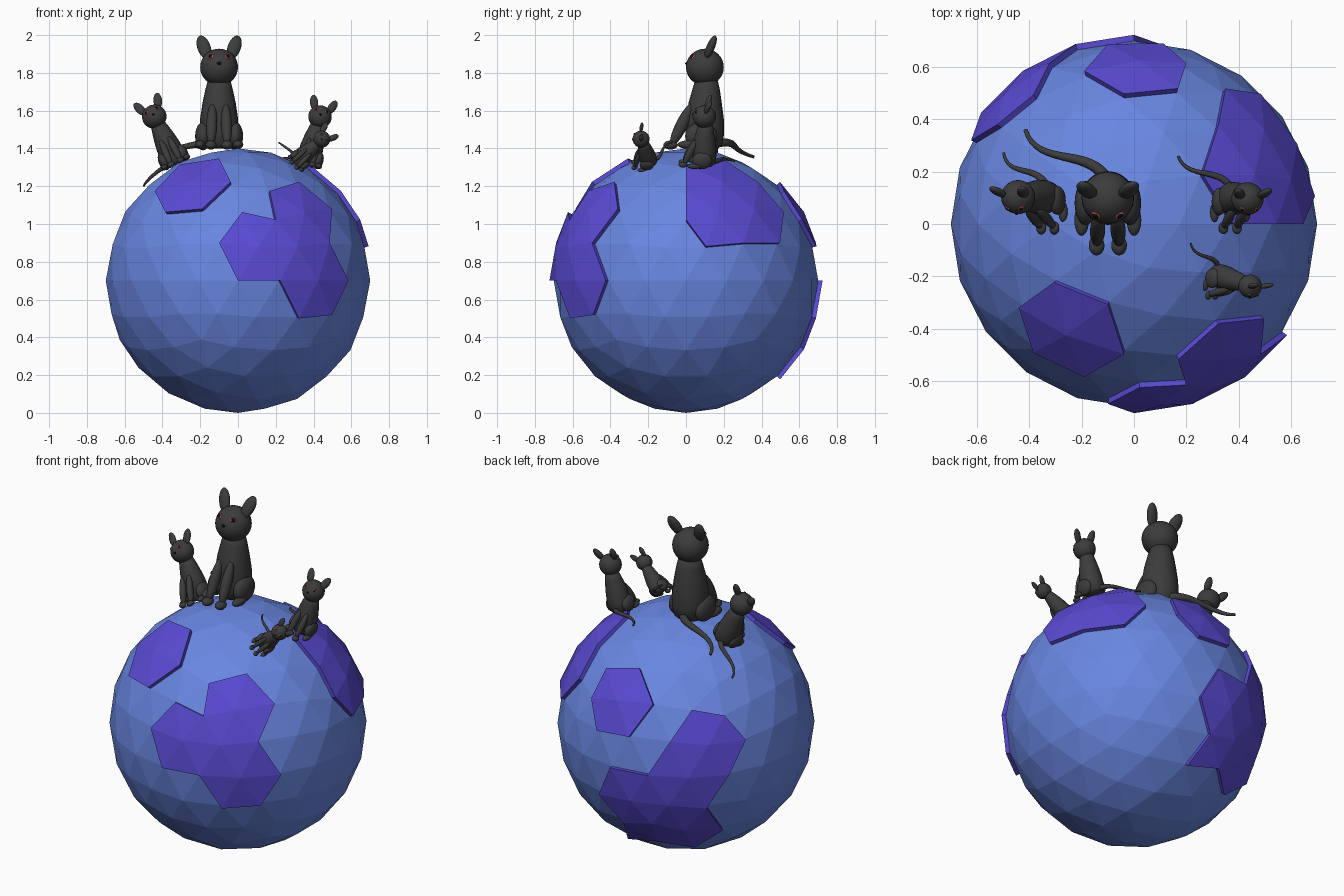
import bpy, bmesh
from math import sin, cos, pi, radians
from mathutils import Vector, Matrix, Euler

if "Cube" in bpy.data.objects:
    bpy.data.objects.remove(bpy.data.objects["Cube"])

R = 0.7
CENTRE = Vector((0, 0, R))


def material(name, rgb):
    m = bpy.data.materials.new(name)
    m.diffuse_color = (*rgb, 1)
    m.use_nodes = True
    m.node_tree.nodes["Principled BSDF"].inputs["Base Color"].default_value = m.diffuse_color
    return m


BLUE = material("ocean_blue", (0.14, 0.24, 0.75))
PURPLE = material("land_purple", (0.10, 0.07, 0.65))
FUR = material("dark_fur", (0.045, 0.045, 0.045))
RED = material("eye_red", (0.55, 0.08, 0.10))
BLACK = material("pupil_black", (0.005, 0.005, 0.005))


def finish(bm, name, mat, smooth=True):
    bmesh.ops.recalc_face_normals(bm, faces=bm.faces)
    for f in bm.faces:
        f.smooth = smooth
    me = bpy.data.meshes.new(name)
    bm.to_mesh(me)
    bm.free()
    me.materials.append(mat)
    ob = bpy.data.objects.new(name, me)
    bpy.context.collection.objects.link(ob)
    return ob


def ico():
    bm = bmesh.new()
    bmesh.ops.create_icosphere(bm, subdivisions=3, radius=R)
    return bm


# globe
bm = ico()
bmesh.ops.translate(bm, verts=bm.verts, vec=CENTRE)
finish(bm, "globe", BLUE, smooth=False)

# raised land: rings of faces around chosen globe vertices
LAND = [
    (-.34, -.59, .74),                                            # front left
    (.14, -.96, .23), (.50, -.70, .51), (.588, -.81, 0),          # front
    (.638, .263, .723), (.82, .26, .51), (.688, .5, .526),        # right
    (.005, .86, .51),                                             # back
    (-.68, .69, .23), (-.588, .81, 0), (-.144, .96, -.23),        # back left
    (-.276, .85, -.447), (-.5, .70, -.51),
]
bm = ico()
keep = set()
for d in LAND:
    d = Vector(d).normalized()
    keep.update(max(bm.verts, key=lambda v: v.co.dot(d)).link_faces)
d = Vector((-.058, .75, -.635))
keep.add(max(bm.faces, key=lambda f: f.calc_center_median().normalized().dot(d)))
bmesh.ops.delete(bm, geom=[f for f in bm.faces if f not in keep], context='FACES')
ext = bmesh.ops.extrude_face_region(bm, geom=list(bm.faces))
for v in ext["geom"]:
    if isinstance(v, bmesh.types.BMVert):
        v.co *= 1.033
bmesh.ops.translate(bm, verts=bm.verts, vec=CENTRE)
finish(bm, "land", PURPLE, smooth=False)


def ball(name, M, loc, radii, mat=FUR, rot=None, seg=24):
    bm = bmesh.new()
    bmesh.ops.create_uvsphere(bm, u_segments=seg, v_segments=seg // 2, radius=1)
    q = rot.to_matrix().to_4x4() if rot else Matrix()
    bm.transform(M @ Matrix.Translation(loc) @ q @ Matrix.Diagonal((*radii, 1)))
    return finish(bm, name, mat)


def tube(name, M, path, radii, seg=16):
    """Round tube along a path, with a radius at every point."""
    pts = [Vector(p) for p in path]
    bm = bmesh.new()
    rings = []
    for i, p in enumerate(pts):
        t = pts[min(i + 1, len(pts) - 1)] - pts[max(i - 1, 0)]
        q = t.to_track_quat('Z', 'Y')
        rings.append([bm.verts.new(p + q @ Vector((cos(2 * pi * k / seg), sin(2 * pi * k / seg), 0)) * radii[i])
                      for k in range(seg)])
    for a, b in zip(rings, rings[1:]):
        for k in range(seg):
            bm.faces.new((a[k], a[(k + 1) % seg], b[(k + 1) % seg], b[k]))
    bm.faces.new(rings[0][::-1])
    bm.faces.new(rings[-1])
    bm.transform(M)
    return finish(bm, name, FUR)


def cat(tag, loc, tilt, scale):
    M = Matrix.LocRotScale(Vector(loc), Euler([radians(a) for a in tilt]), Vector((scale,) * 3))
    head = Vector((0, .02, .43))
    # body and head
    tube(tag + "_body", M,
         [(0, .02, 0), (0, .02, .02), (0, .02, .08), (0, .02, .16), (0, .022, .24), (0, .027, .31), (0, .03, .38)],
         [.07, .092, .102, .1, .088, .073, .055], 24)
    ball(tag + "_head", M, head, (.1, .1, .098), seg=32)
    ball(tag + "_nose", M, head + Vector((0, -.095, .02)), (.012, .01, .008), BLACK, seg=12)
    for s, side in ((-1, "left"), (1, "right")):
        n = f"{tag}_{side}_"
        # ears
        ball(n + "ear", M, (s * .08, .05, .535), (.035, .022, .07), rot=Euler((radians(-22), radians(s * 20), 0)))
        # eyes
        d = Vector((s * .46, -.68, .57)).normalized()
        q = d.to_track_quat('Z', 'Y')
        ball(n + "eye", M, head + d * .096, (.02, .015, .008), RED, q, 16)
        ball(n + "pupil", M, head + d * .1, (.013, .012, .008), BLACK, q, 12)
        # front legs and paws
        a, b = Vector((s * .036, -.055, .22)), Vector((s * .042, -.15, .03))
        ball(n + "front_leg", M, (a + b) / 2, (.029, .032, .125), rot=(a - b).to_track_quat('Z', 'Y'))
        ball(n + "front_paw", M, (s * .043, -.162, .018), (.03, .038, .024))
        # haunches and back feet
        ball(n + "haunch", M, (s * .085, .0, .065), (.042, .085, .075))
        ball(n + "back_foot", M, (s * .1, -.065, .02), (.028, .06, .023))
    # tail, smoothed from a cubic curve
    c = [Vector(p) for p in ((0, .08, .03), (-.06, .22, .04), (-.27, .13, 0), (-.315, .28, -.045))]
    path, rad = [], []
    for i in range(17):
        t = i / 16
        path.append(c[0] * (1 - t) ** 3 + c[1] * 3 * t * (1 - t) ** 2 + c[2] * 3 * t * t * (1 - t) + c[3] * t ** 3)
        rad.append(.024 - .016 * t)
    tube(tag + "_tail", M, path, rad, 12)


# the family on top of the globe
cat("adult_cat", (-.10, .08, 1.40), (0, 0, 0), 1.0)
cat("left_kitten", (-.325, .09, 1.315), (0, -25, 0), .65)
cat("right_kitten", (.365, .085, 1.31), (0, 15, 0), .62)
cat("small_kitten", (.305, -.20, 1.32), (14, 47, 0), .45)
